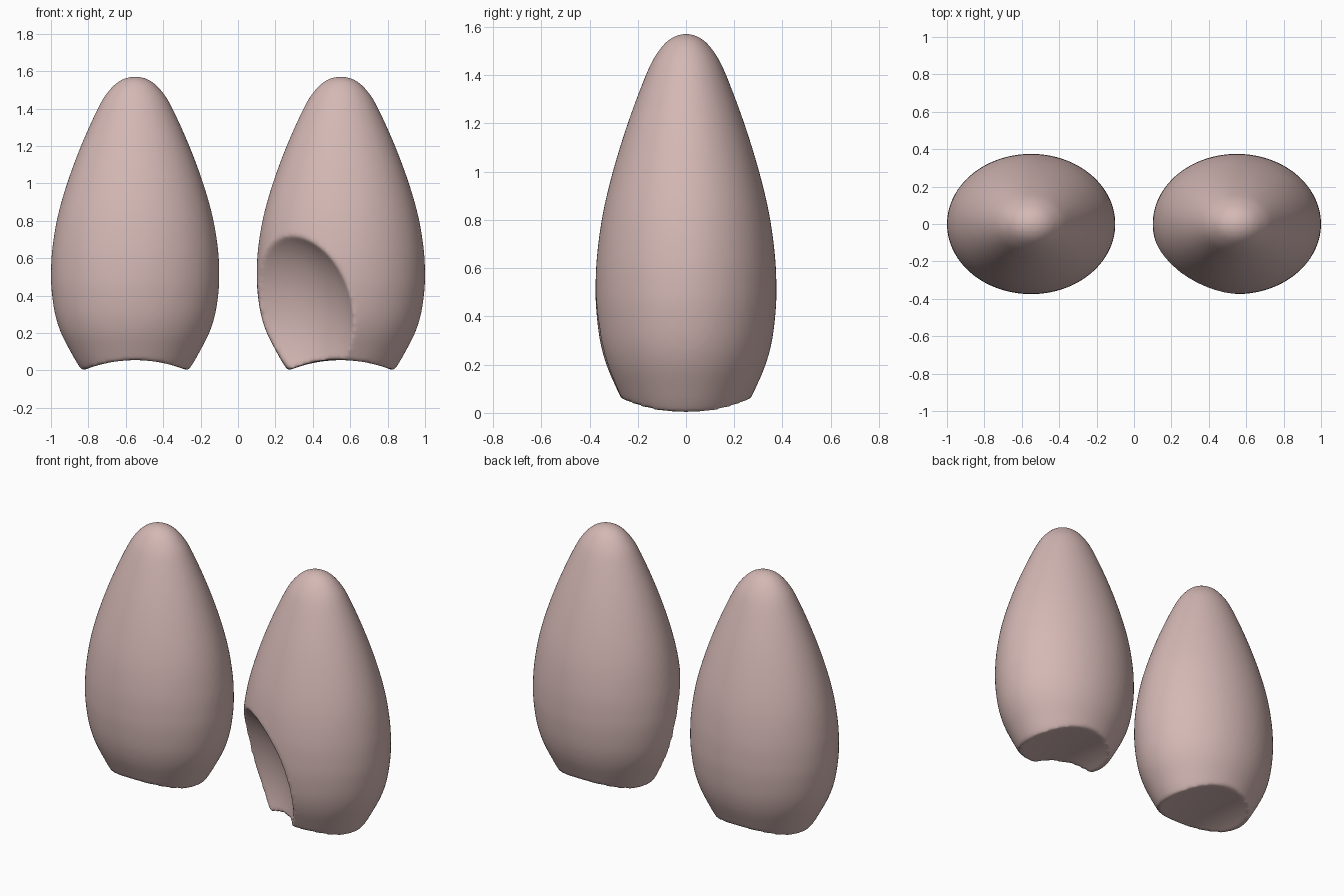
import bpy, bmesh, math

if "Cube" in bpy.data.objects:
    bpy.data.objects.remove(bpy.data.objects["Cube"])

# half-width (x) against height for one lung; y is scaled by DEPTH
PROFILE = [(0.0, -0.10), (0.17, -0.08), (0.255, -0.03), (0.298, 0.02), (0.345, 0.10),
           (0.396, 0.2), (0.428, 0.3), (0.446, 0.42), (0.45, 0.52), (0.443, 0.65),
           (0.415, 0.82), (0.364, 1.0), (0.29, 1.2), (0.2, 1.4), (0.145, 1.49),
           (0.08, 1.55), (0.0, 1.572)]
DEPTH = 0.375 / 0.45
SEGS = 96


def smooth_profile(pts, steps=5):
    """Catmull-Rom through the profile points."""
    p = [(-pts[1][0], pts[1][1])] + pts + [(-pts[-2][0], pts[-2][1])]
    out = []
    for i in range(1, len(p) - 2):
        a, b, c, d = p[i - 1:i + 3]
        for s in range(steps):
            t = s / steps
            out.append(tuple(0.5 * (2 * b[k] + (c[k] - a[k]) * t
                             + (2 * a[k] - 5 * b[k] + 4 * c[k] - d[k]) * t * t
                             + (3 * b[k] - a[k] - 3 * c[k] + d[k]) * t ** 3) for k in (0, 1)))
    return out + [pts[-1]]


def egg(name, x0):
    bm = bmesh.new()
    prof = smooth_profile(PROFILE)
    rings = []
    for r, z in prof[1:-1]:
        rings.append([bm.verts.new((r * math.cos(a), r * DEPTH * math.sin(a), z))
                      for a in (2 * math.pi * i / SEGS for i in range(SEGS))])
    low, top = bm.verts.new((0, 0, prof[0][1])), bm.verts.new((0, 0, prof[-1][1]))
    for i in range(SEGS):
        j = (i + 1) % SEGS
        bm.faces.new((low, rings[0][j], rings[0][i]))
        bm.faces.new((top, rings[-1][i], rings[-1][j]))
        for a, b in zip(rings, rings[1:]):
            bm.faces.new((a[i], a[j], b[j], b[i]))
    me = bpy.data.meshes.new(name)
    bm.to_mesh(me)
    bm.free()
    ob = bpy.data.objects.new(name, me)
    ob.location.x = x0
    bpy.context.collection.objects.link(ob)
    return ob


def ellipsoid_cutter(name, loc, radii):
    bpy.ops.mesh.primitive_uv_sphere_add(segments=96, ring_count=64, location=loc)
    ob = bpy.context.object
    ob.name, ob.scale, ob.hide_render = name, radii, True
    return ob


mat = bpy.data.materials.new("lung_pink")
mat.diffuse_color = (0.66, 0.48, 0.46, 1)
mat.use_nodes = True
mat.node_tree.nodes["Principled BSDF"].inputs["Base Color"].default_value = mat.diffuse_color

for name, x0 in (("left_lung", -0.55), ("right_lung", 0.55)):
    lung = egg(name, x0)
    # hollow underside
    cutters = [ellipsoid_cutter("base_cutter", (x0, 0, 0.06 - 0.67), (0.67, 2.0, 0.67))]
    # heart-shaped hollow on one lung only
    if x0 > 0:
        cutters.append(ellipsoid_cutter("notch_cutter", (0.1, -0.5, 0.2), (0.55, 0.47, 0.63)))
    for c in cutters:
        m = lung.modifiers.new("cut", 'BOOLEAN')
        m.operation, m.solver, m.object = 'DIFFERENCE', 'EXACT', c
    # even out the mesh and soften the cut rims
    m = lung.modifiers.new("even", 'REMESH')
    m.mode, m.voxel_size = 'VOXEL', 0.013
    m = lung.modifiers.new("soften", 'SMOOTH')
    m.factor, m.iterations = 0.5, 5
    bpy.ops.object.select_all(action='DESELECT')
    lung.select_set(True)
    bpy.context.view_layer.objects.active = lung
    bpy.ops.object.convert(target='MESH')
    bpy.ops.object.shade_smooth()
    lung.data.materials.clear()
    lung.data.materials.append(mat)
    for c in cutters:
        bpy.data.objects.remove(c)
